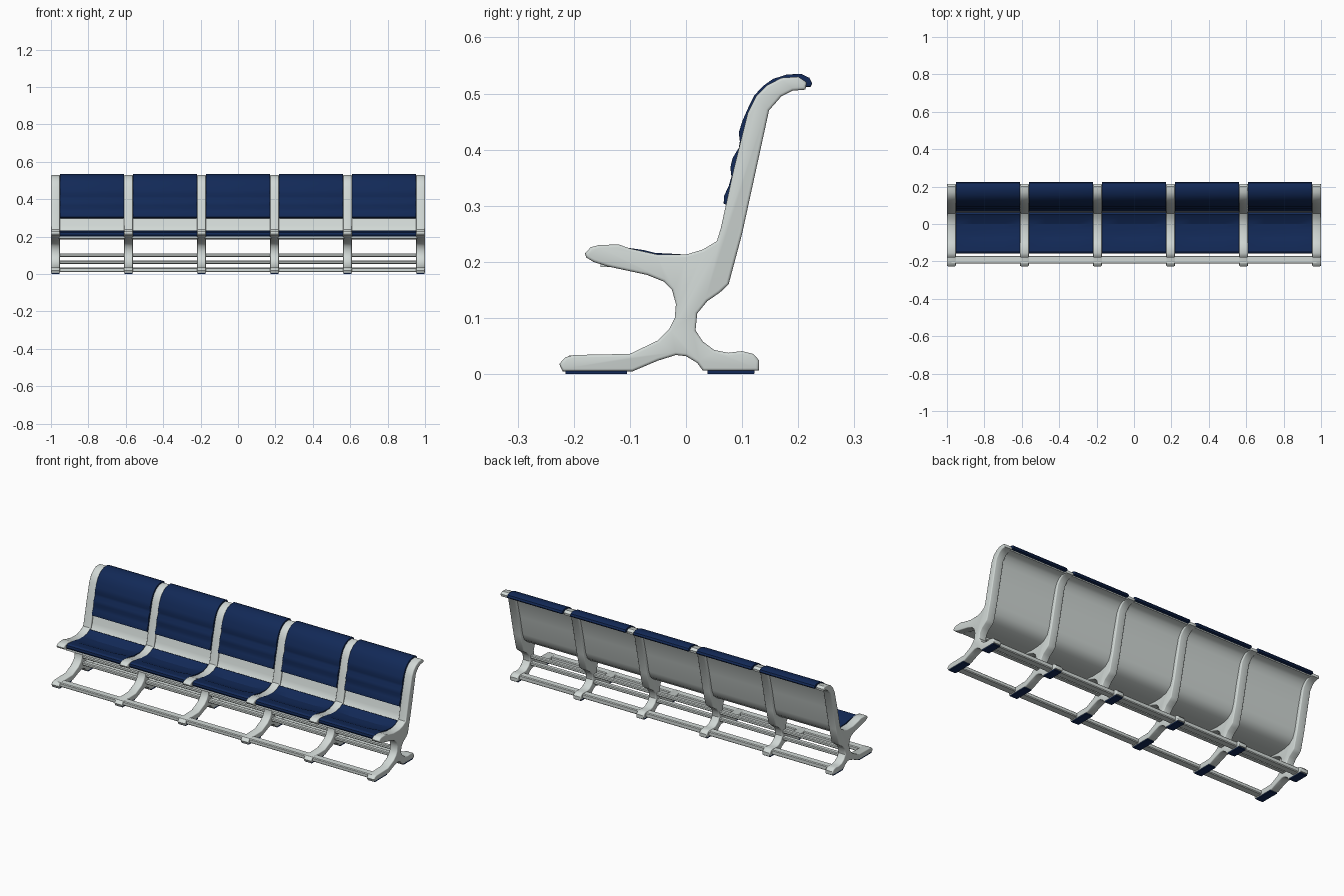
import bpy, bmesh, math

def material(name, rgb):
    m = bpy.data.materials.new(name)
    m.diffuse_color = (*rgb, 1)
    return m

GREY = material("light grey metal", (0.64, 0.69, 0.67))
NAVY = material("navy blue padding", (0.006, 0.022, 0.095))

PITCH = 0.3905
FRAME_X = [PITCH * (i - 2.5) for i in range(6)]
SEAT_X = [PITCH * (i - 2) for i in range(5)]


def loft(name, outline, xs, cx, mat, bevel=0, angle=35, shift=None):
    """Closed (y, z) outline carried through stations xs; shift moves z per point."""
    bm = bmesh.new()
    rings = []
    for x in xs:
        rings.append([bm.verts.new((x, y, z + (shift(x, y, i) if shift else 0)))
                      for i, (y, z) in enumerate(outline)])
    n = len(outline)
    for a, b in zip(rings, rings[1:]):
        for i in range(n):
            j = (i + 1) % n
            bm.faces.new((a[i], a[j], b[j], b[i]))
    caps = [bm.faces.new(rings[0]), bm.faces.new(rings[-1])]
    bmesh.ops.recalc_face_normals(bm, faces=bm.faces)
    if bevel:
        edges = list({e for f in caps for e in f.edges})
        bmesh.ops.bevel(bm, geom=edges, offset=bevel, segments=3, profile=0.5,
                        affect='EDGES', clamp_overlap=True)
    mesh = bpy.data.meshes.new(name)
    bm.to_mesh(mesh)
    bm.free()
    mesh.materials.append(mat)
    ob = bpy.data.objects.new(name, mesh)
    bpy.context.collection.objects.link(ob)
    ob.location.x = cx
    bpy.ops.object.select_all(action='DESELECT')
    ob.select_set(True)
    bpy.context.view_layer.objects.active = ob
    bpy.ops.object.shade_smooth_by_angle(angle=math.radians(angle))
    return ob


def rect(y0, y1, z0, z1, c=0.004):
    """Rectangle with chamfered corners."""
    return [(y0 + c, z0), (y1 - c, z0), (y1, z0 + c), (y1, z1 - c),
            (y1 - c, z1), (y0 + c, z1), (y0, z1 - c), (y0, z0 + c)]


def offset(path, d):
    """Path shifted sideways by d."""
    out = []
    for i, (y, z) in enumerate(path):
        a, b = path[max(i - 1, 0)], path[min(i + 1, len(path) - 1)]
        dy, dz = b[0] - a[0], b[1] - a[1]
        l = math.hypot(dy, dz)
        out.append((y - dz / l * d, z + dy / l * d))
    return out


# Side frame silhouette: seat arm and backrest, then rear foot, front foot and neck
frame = [(-0.180, .215), (-0.170, .226), (-0.155, .230), (-0.120, .231), (-0.100, .224),
         (-0.050, .213), (0, .213), (0.030, .222), (0.055, .237), (0.062, .260),
         (0.085, .365), (0.110, .465), (0.125, .495), (0.145, .515), (0.170, .528),
         (0.200, .530), (0.215, .520), (0.213, .507), (0.190, .505), (0.170, .495),
         (0.148, .470), (0.100, .250), (0.076, .160), (0.060, .145), (0.038, .130),
         (0.020, .108), (0.017, .078), (0.030, .058), (0.050, .043), (0.075, .038),
         (0.100, .041), (0.120, .036), (0.130, .025), (0.130, .006), (0.030, .006),
         (0.020, .020), (0, .032), (-0.018, .034), (-0.050, .024), (-0.095, .005),
         (-0.220, .005), (-0.226, .018), (-0.215, .030), (-0.200, .034), (-0.100, .036),
         (-0.050, .060), (-0.030, .080), (-0.020, .100), (-0.018, .125), (-0.025, .150),
         (-0.040, .165), (-0.070, .177), (-0.140, .192), (-0.165, .200), (-0.178, .208)]

for cx in FRAME_X:
    loft("side_frame", frame, (-0.0235, 0.0235), cx, GREY, bevel=0.005)
    # Dark pads under both feet
    loft("front_foot_pad", rect(-0.215, -0.105, 0, 0.007, 0.001), (-0.021, 0.021), cx, NAVY)
    loft("rear_foot_pad", rect(0.038, 0.122, 0, 0.008, 0.001), (-0.021, 0.021), cx, NAVY)

# Long rails joining the frames
RAIL = (-0.975, 0.975)
loft("front_foot_rail", rect(-0.212, -0.170, 0.010, 0.033), RAIL, 0, GREY)
loft("rear_foot_rail", rect(0.070, 0.110, 0.010, 0.036), RAIL, 0, GREY)
loft("upper_beam", rect(-0.012, 0.012, 0.092, 0.110), RAIL, 0, GREY)
loft("lower_beam", rect(-0.014, 0.014, 0.054, 0.072), RAIL, 0, GREY)

# Curved seat shell
shell = [(-0.152, .202), (-0.100, .201), (-0.050, .196), (0, .198), (0.035, .206),
         (0.060, .226), (0.073, .260), (0.095, .365), (0.120, .462), (0.134, .488),
         (0.152, .507), (0.175, .518), (0.205, .517)]
shell_outline = shell + offset(shell, -0.011)[::-1]

# Seat cushion, with a sunken middle
seat_top = [(-0.152, .201), (-0.158, .210), (-0.156, .222), (-0.145, .228), (-0.100, .2245),
            (-0.075, .221), (-0.055, .216), (-0.025, .2145), (0, .213), (0.030, .220),
            (0.050, .232)]
seat = seat_top + [(0.062, .226), (0.035, .203), (0, .196), (-0.050, .194), (-0.100, .199)]


def sink(x, y, i):
    inner = abs(x) < 0.1 and i < len(seat_top) and -0.08 < y < 0.01
    return -0.007 if inner else 0


# Back cushion, with three rolls and a rounded head
back = [(0.078, .298), (0.067, .304), (0.068, .318), (0.076, .335), (0.081, .352),
        (0.079, .368), (0.083, .385), (0.094, .403), (0.096, .415), (0.094, .430),
        (0.100, .450), (0.111, .475), (0.122, .497), (0.138, .514), (0.155, .526),
        (0.180, .534), (0.205, .535), (0.220, .528), (0.225, .518), (0.222, .512),
        (0.210, .512), (0.175, .515), (0.150, .503), (0.130, .482), (0.118, .455),
        (0.097, .365), (0.083, .300)]

for cx in SEAT_X:
    loft("seat_shell", shell_outline, (-0.178, 0.178), cx, GREY, angle=50)
    loft("seat_cushion", seat, (-0.171, -0.165, -0.085, 0.085, 0.165, 0.171), cx, NAVY,
         angle=20, shift=sink)
    loft("back_cushion", back, (-0.171, 0.171), cx, NAVY, bevel=0.002)
